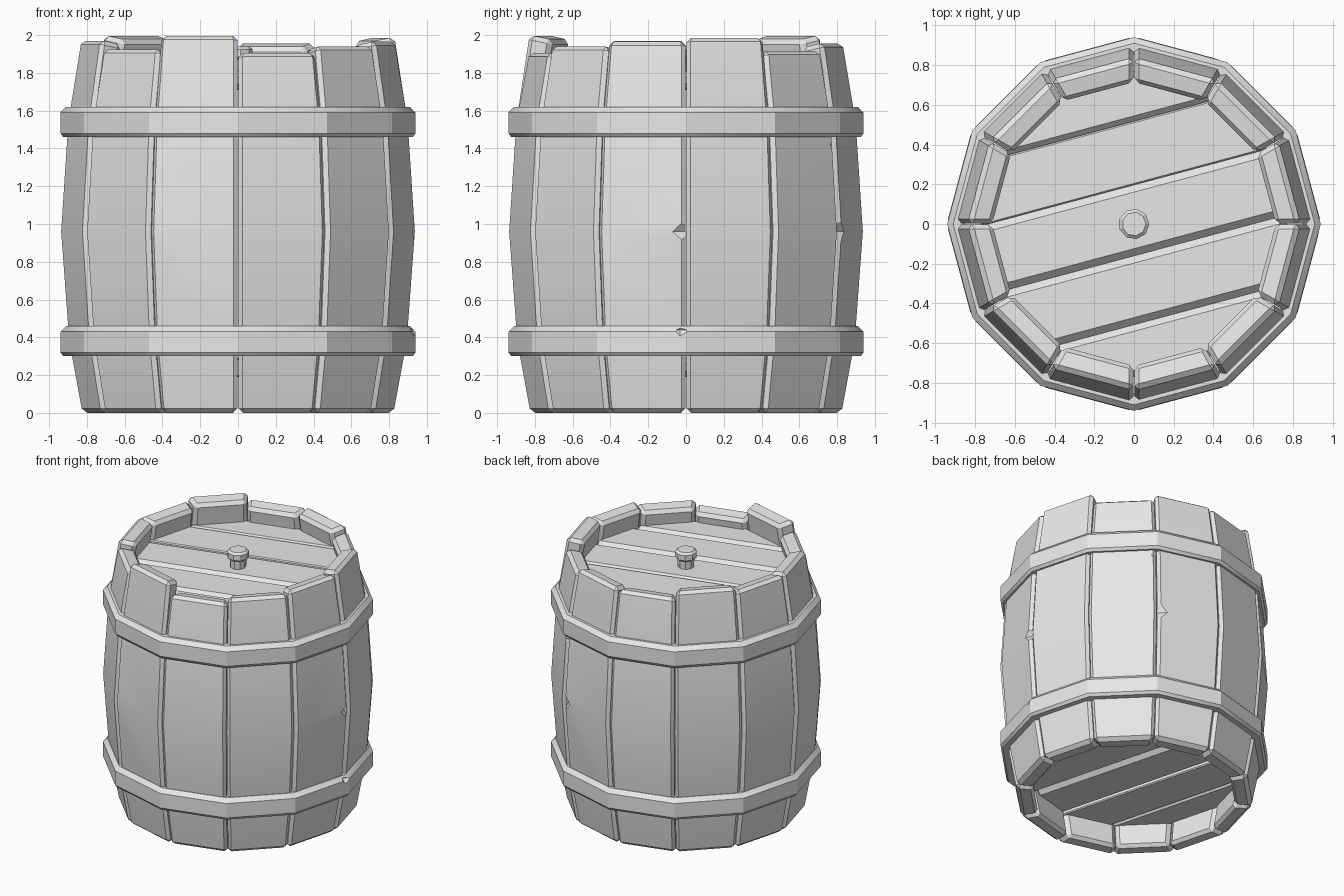
import bpy, bmesh, math
from mathutils import Matrix, Vector

cube = bpy.data.objects.get("Cube")
if cube:
    bpy.data.objects.remove(cube)

grey = bpy.data.materials.new("plain grey")
grey.use_nodes = True
grey.diffuse_color = (0.8, 0.8, 0.8, 1)
grey.node_tree.nodes["Principled BSDF"].inputs["Base Color"].default_value = (0.8, 0.8, 0.8, 1)

STEP = math.radians(30)
HALF = STEP / 2


def new_object(name, bm):
    bmesh.ops.recalc_face_normals(bm, faces=bm.faces[:])
    mesh = bpy.data.meshes.new(name)
    bm.to_mesh(mesh)
    bm.free()
    mesh.materials.append(grey)
    ob = bpy.data.objects.new(name, mesh)
    bpy.context.collection.objects.link(ob)
    return ob


def chip_cutter(angle, radius, z, size):
    """Octahedron sized along the radial, tangential and vertical directions."""
    bm = bmesh.new()
    bmesh.ops.create_uvsphere(bm, u_segments=4, v_segments=2, radius=1)
    bm.transform(Matrix.Rotation(math.radians(angle), 4, "Z")
                 @ Matrix.Translation((radius, 0, z))
                 @ Matrix.Diagonal((*size, 1)))
    ob = new_object("chip_cutter", bm)
    ob.hide_render = True
    return ob


def finish(ob, bevel=0, cutters=()):
    """Bevel, cut the chips, bake the result and smooth the shallow angles."""
    if bevel:
        mod = ob.modifiers.new("bevel", "BEVEL")
        mod.width, mod.segments = bevel, 1
        mod.limit_method, mod.angle_limit = "ANGLE", math.radians(40)
    for cutter in cutters:
        mod = ob.modifiers.new("chip", "BOOLEAN")
        mod.operation, mod.solver, mod.object = "DIFFERENCE", "EXACT", cutter
    graph = bpy.context.evaluated_depsgraph_get()
    graph.update()
    ob.data = bpy.data.meshes.new_from_object(ob.evaluated_get(graph))
    ob.modifiers.clear()
    for cutter in cutters:
        bpy.data.objects.remove(cutter)
    bpy.ops.object.select_all(action="DESELECT")
    ob.select_set(True)
    bpy.context.view_layer.objects.active = ob
    bpy.ops.object.shade_smooth_by_angle(angle=math.radians(25))


# Staves: bulging boards with uneven tops, keyed by their middle angle
BULGE = [(0, 0.83), (0.38, 0.9), (0.96, 0.943), (1.54, 0.905)]
TOPS = [1.99, 1.92, 1.96, 1.95, 2.0, 1.97, 1.975, 1.93, 2.0, 1.91, 1.945, 1.97]
CHIPS = {  # stave: (edge angle, height, size)
    8: [(240, 0.96, (0.04, 0.13, 0.11))],
    11: [(0, 0.96, (0.04, 0.1, 0.06))],
    0: [(0, 1.35, (0.03, 0.06, 0.4))],
    1: [(60, 1.42, (0.05, 0.1, 0.08))],
    2: [(60, 0.96, (0.04, 0.1, 0.08))],
}


def stave(index, top):
    bm = bmesh.new()
    rings = []
    for z, r in BULGE + [(top, 0.835)]:
        ring = []
        for side, depth in ((-1, 0), (1, 0), (1, 0.125), (-1, 0.125)):
            rad = r - depth
            drop = 0.025 if z == top and depth else 0
            ring.append(bm.verts.new((rad * math.cos(HALF),
                                      side * (rad * math.sin(HALF) - 0.002), z - drop)))
        rings.append(ring)
    for low, high in zip(rings, rings[1:]):
        for i in range(4):
            j = (i + 1) % 4
            bm.faces.new((low[i], low[j], high[j], high[i]))
    bm.faces.new(rings[0])
    bm.faces.new(rings[-1])
    bm.transform(Matrix.Rotation(index * STEP + HALF, 4, "Z"))
    ob = new_object(f"stave_{index + 1}", bm)
    cutters = [chip_cutter(a, 0.935, z, s) for a, z, s in CHIPS.get(index, [])]
    finish(ob, 0.024, cutters)


for index, top in enumerate(TOPS):
    stave(index, top)


# Hoops: twelve-sided rings with a chamfered section
def lathe(name, profile, sides, closed, cutters=()):
    bm = bmesh.new()
    rings = [[bm.verts.new((r * math.cos(k * math.tau / sides),
                            r * math.sin(k * math.tau / sides), z)) for k in range(sides)]
             for r, z in profile]
    pairs = list(zip(rings, rings[1:]))
    if closed:
        pairs.append((rings[-1], rings[0]))
    else:
        bm.faces.new(rings[0])
        bm.faces.new(rings[-1])
    for a, b in pairs:
        for k in range(sides):
            n = (k + 1) % sides
            bm.faces.new((a[k], a[n], b[n], b[k]))
    finish(new_object(name, bm), 0, cutters)


HOOP = [(0.85, 0), (0.925, 0), (0.94, 0.02), (0.94, 0.13), (0.91, 0.16), (0.85, 0.16)]
lathe("upper_hoop", [(r, z + 1.46) for r, z in HOOP], 12, True)
lathe("lower_hoop", [(r, z + 0.3) for r, z in HOOP], 12, True,
      [chip_cutter(-2, 0.945, 0.44, (0.04, 0.06, 0.05))])


# Lid and base: a twelve-sided disc split into bevelled planks
def planks(name, z, turn):
    cuts = [-1, -0.49, -0.155, 0.19, 0.5, 1]
    spin = Matrix.Rotation(math.radians(turn), 4, "Z")
    across = spin @ Vector((0, 1, 0))
    for i, (low, high) in enumerate(zip(cuts, cuts[1:])):
        bm = bmesh.new()
        bmesh.ops.create_cone(bm, cap_ends=True, segments=12, radius1=0.77, radius2=0.77,
                              depth=0.1, matrix=Matrix.Translation((0, 0, z)))
        for offset, sign in ((low, -1), (high, 1)):
            cut = bmesh.ops.bisect_plane(
                bm, geom=bm.verts[:] + bm.edges[:] + bm.faces[:], plane_co=across * offset,
                plane_no=across * sign, clear_outer=True)
            rim = [e for e in cut["geom_cut"] if isinstance(e, bmesh.types.BMEdge)]
            if rim:
                bmesh.ops.holes_fill(bm, edges=rim)
        finish(new_object(f"{name}_plank_{i + 1}", bm), 0.035)


planks("lid", 1.76, 15)
planks("base", 0.24, 105)

# Bung: small flared peg in the middle of the lid
lathe("lid_peg", [(0.055, 1.78), (0.06, 1.87), (0.077, 1.885), (0.077, 1.925), (0.06, 1.94)],
      9, False)
